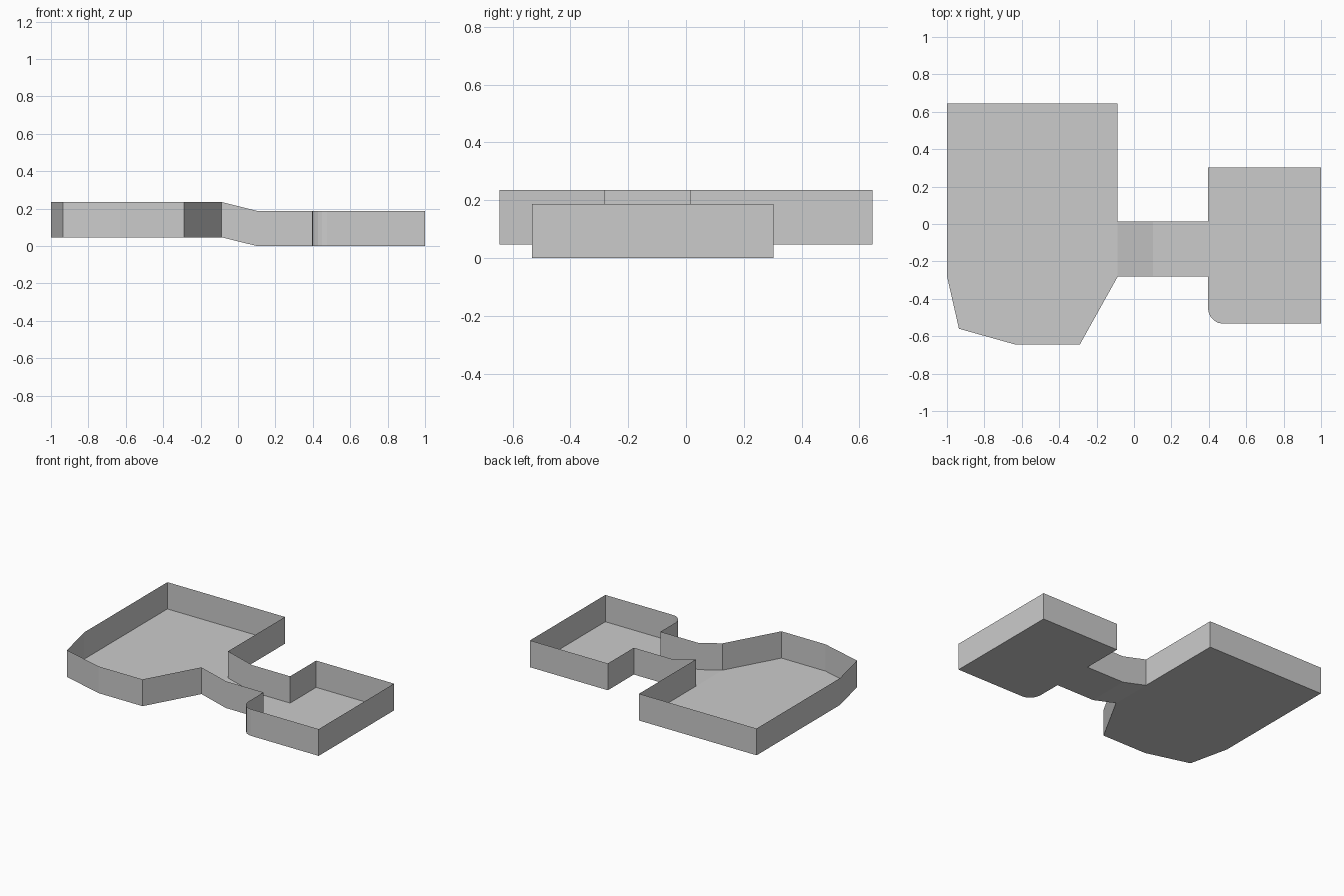
import bpy, bmesh, math

if "Cube" in bpy.data.objects:
    bpy.data.objects.remove(bpy.data.objects["Cube"])

WALL = 0.188                 # wall height
RAISED = 0.047               # floor height of the big room
X0, X1, X2 = -0.087, 0.102, 0.395   # ramp start, ramp end, small room edge
N_TOP, N_BOT = 0.014, -0.281        # passage sides in y


def floor_z(x):
    t = min(max((x - X0) / (X1 - X0), 0), 1)
    return RAISED * (1 - t)


def make_object(name, faces):
    bm = bmesh.new()
    for pts in faces:
        bm.faces.new([bm.verts.new(p) for p in pts])
    bmesh.ops.remove_doubles(bm, verts=bm.verts, dist=1e-5)
    me = bpy.data.meshes.new(name)
    bm.to_mesh(me)
    bm.free()
    ob = bpy.data.objects.new(name, me)
    bpy.context.collection.objects.link(ob)


# Rounded corner of the small room
RX, RY, SEG = 0.08, 0.088, 5
corner = []
for i in range(SEG + 1):
    a = math.pi + i * math.pi / 2 / SEG
    corner.append((X2 + RX + RX * math.cos(a), -0.533 + RY + RY * math.sin(a)))

# Wall runs, counter-clockwise, each starting where the previous one ends
big = [(X0, N_TOP), (X0, 0.645), (-1, 0.645), (-1, -0.278), (-0.936, -0.56),
       (-0.632, -0.645), (-0.29, -0.645), (X0, N_BOT)]
small = [(X2, N_BOT)] + corner + [(1, -0.533), (1, 0.303), (X2, 0.303), (X2, N_TOP)]
outline = big + [(X1, N_BOT)] + small + [(X1, N_TOP)]


def on_floor(pts):
    return [(x, y, floor_z(x)) for x, y in pts]


# Floors
make_object("big_room_floor", [on_floor(big)])
make_object("small_room_floor", [on_floor(small)])
make_object("passage_floor", [
    on_floor([(a, N_BOT), (b, N_BOT), (b, N_TOP), (a, N_TOP)])
    for a, b in ((X0, X1), (X1, X2))])

# Thin walls around the whole outline, open at the top
walls = []
for a, b in zip(outline, outline[1:] + outline[:1]):
    p, q = on_floor([b, a])
    walls.append([p, q, (q[0], q[1], q[2] + WALL), (p[0], p[1], p[2] + WALL)])
make_object("outer_wall", walls)
